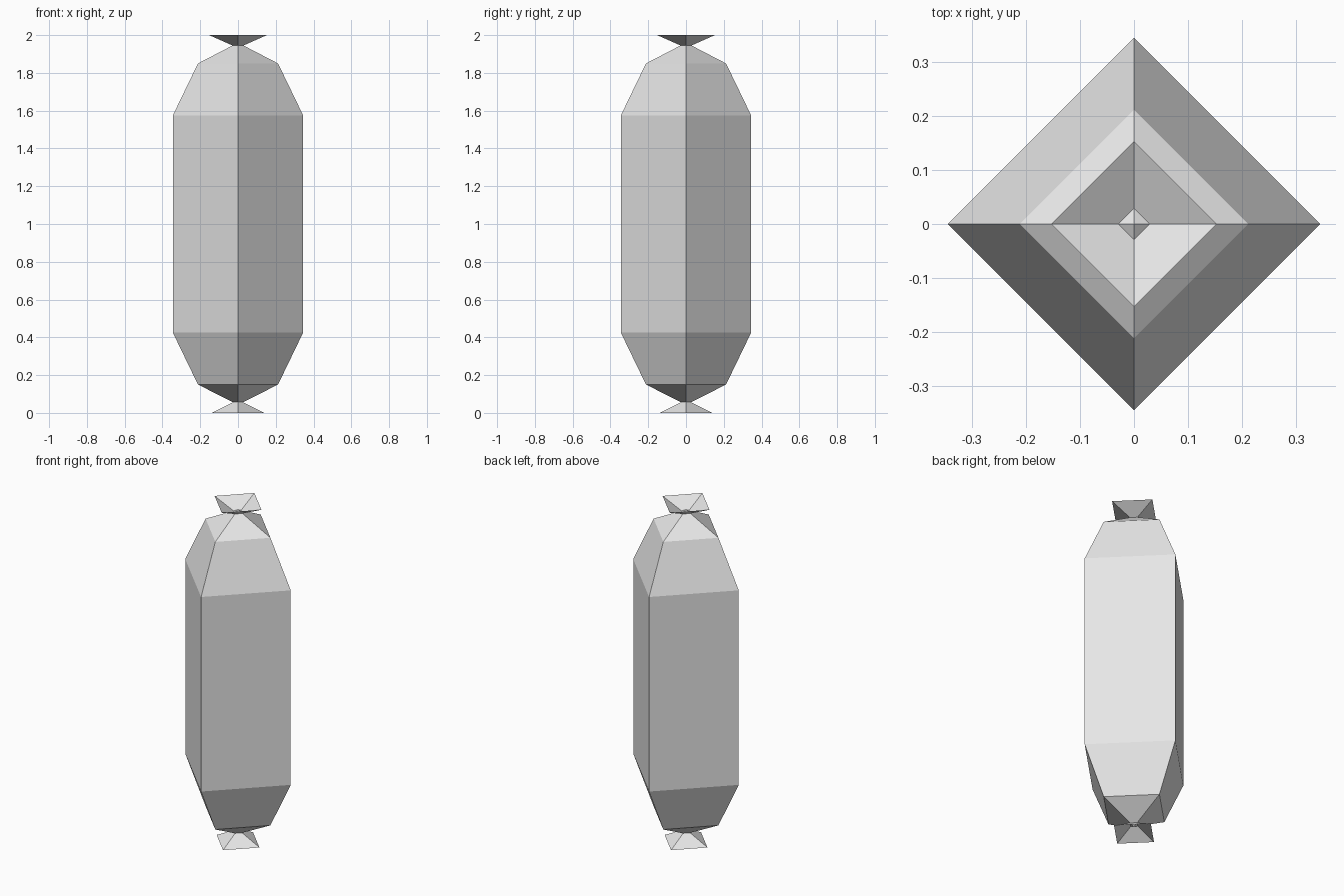
import bpy
import bmesh
from math import cos, sin, pi

cube = bpy.data.objects.get("Cube")
if cube:
    bpy.data.objects.remove(cube, do_unlink=True)

SIDES = 4

grey = bpy.data.materials.new("light_grey")
grey.use_nodes = True
colour = (0.8, 0.8, 0.8, 1)
grey.diffuse_color = colour
grey.node_tree.nodes["Principled BSDF"].inputs["Base Color"].default_value = colour


def lathe(name, profile):
    """Flat-faced four-sided shell from (radius, height) pairs; radius 0 makes a tip."""
    bm = bmesh.new()
    rings = []
    for r, z in profile:
        if r == 0:
            rings.append([bm.verts.new((0, 0, z))] * SIDES)
        else:
            angles = [2 * pi * i / SIDES for i in range(SIDES)]
            rings.append([bm.verts.new((r * cos(a), r * sin(a), z)) for a in angles])
    for low, high in zip(rings, rings[1:]):
        for i in range(SIDES):
            j = (i + 1) % SIDES
            corners = [low[i], low[j], high[j], high[i]]
            bm.faces.new(list(dict.fromkeys(corners)))
    mesh = bpy.data.meshes.new(name)
    bm.to_mesh(mesh)
    bm.free()
    mesh.materials.append(grey)
    obj = bpy.data.objects.new(name, mesh)
    bpy.context.collection.objects.link(obj)
    return obj


# Casing: long square tube tapering to a tip at both ends
lathe("casing", [(0, 0.043), (0.212, 0.15), (0.345, 0.425),
                 (0.345, 1.575), (0.212, 1.85), (0, 1.96)])

# Tied ends: open flared funnels whose tips sink into the casing tips
lathe("top_tied_end", [(0, 1.932), (0.153, 2.0)])
lathe("bottom_tied_end", [(0.14, 0), (0, 0.07)])
